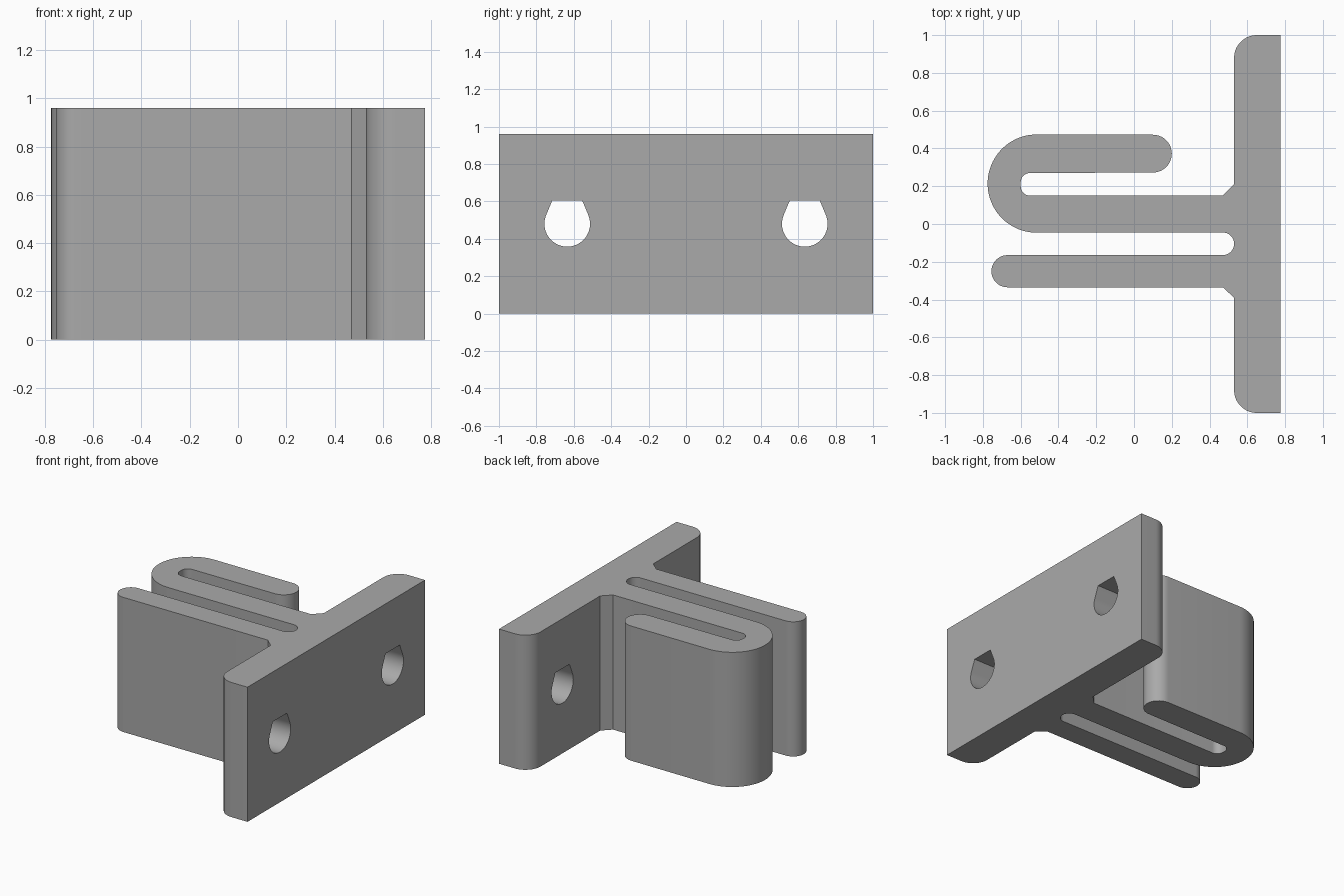
import bpy
import bmesh
from math import cos, sin, radians
from mathutils import Vector

HEIGHT = 0.96

cube = bpy.data.objects.get("Cube")
if cube:
    bpy.data.objects.remove(cube, do_unlink=True)

grey = bpy.data.materials.new("plain grey")
grey.use_nodes = True
colour = (0.40, 0.40, 0.40, 1)
grey.diffuse_color = colour
grey.node_tree.nodes["Principled BSDF"].inputs["Base Color"].default_value = colour


def arc(cx, cy, r, start, end, steps=16):
    """Points on an arc, angles in degrees."""
    angles = [radians(start + (end - start) * i / steps) for i in range(steps + 1)]
    return [(cx + r * cos(a), cy + r * sin(a)) for a in angles]


def extrude(name, points, direction):
    """Solid made by sweeping a closed outline along a direction."""
    bm = bmesh.new()
    face = bm.faces.new([bm.verts.new(p) for p in points])
    swept = bmesh.ops.extrude_face_region(bm, geom=[face], use_keep_orig=True)
    verts = [v for v in swept["geom"] if isinstance(v, bmesh.types.BMVert)]
    bmesh.ops.translate(bm, verts=verts, vec=Vector(direction))
    bmesh.ops.recalc_face_normals(bm, faces=bm.faces)
    mesh = bpy.data.meshes.new(name)
    bm.to_mesh(mesh)
    bm.free()
    mesh.materials.append(grey)
    obj = bpy.data.objects.new(name, mesh)
    bpy.context.collection.objects.link(obj)
    return obj


# Plate with rounded back corner, then the chamfer into the arm
outline = [(0.775, -1), (0.775, 1)]
outline += arc(0.65, 0.88, 0.12, 90, 180)
outline += [(0.53, 0.21), (0.47, 0.15)]
# Inside of the hook slot
outline += arc(-0.55, 0.20, 0.05, 270, 180, 8)
outline += arc(-0.55, 0.22, 0.05, 180, 90, 8)
# Hook tip, then the outer bend
outline += arc(0.10, 0.3725, 0.10, -90, 90, 24)
outline += arc(-0.515, 0.214, 0.26, 90, 270, 40)
# Slot between the arms, then the free end of the straight arm
outline += arc(0.47, -0.105, 0.06, 90, -90, 20)
outline += arc(-0.67, -0.25, 0.085, 90, 270, 24)
# Chamfer back into the plate and the rounded front corner
outline += [(0.47, -0.335), (0.53, -0.39)]
outline += arc(0.65, -0.88, 0.12, 180, 270)

bracket = extrude("bracket", [(x, y, 0) for x, y in outline], (0, 0, HEIGHT))

# Screw holes: round below, tapering to a flat top
for name, y in (("front_hole_cutter", -0.635), ("back_hole_cutter", 0.635)):
    hole = arc(y, 0.48, 0.122, 157, 383, 40) + [(y + 0.08, 0.605), (y - 0.08, 0.605)]
    cutter = extrude(name, [(0.4, u, v) for u, v in hole], (0.5, 0, 0))
    cutter.hide_render = True
    cutter.hide_set(True)
    cutter.display_type = 'WIRE'
    cut = bracket.modifiers.new(name, 'BOOLEAN')
    cut.operation = 'DIFFERENCE'
    cut.solver = 'EXACT'
    cut.object = cutter

# Bake the holes in and drop the cutters
bpy.context.view_layer.objects.active = bracket
bracket.select_set(True)
for cut in list(bracket.modifiers):
    cutter = cut.object
    bpy.ops.object.modifier_apply(modifier=cut.name)
    bpy.data.objects.remove(cutter, do_unlink=True)
bpy.ops.object.shade_smooth_by_angle(angle=radians(25))
